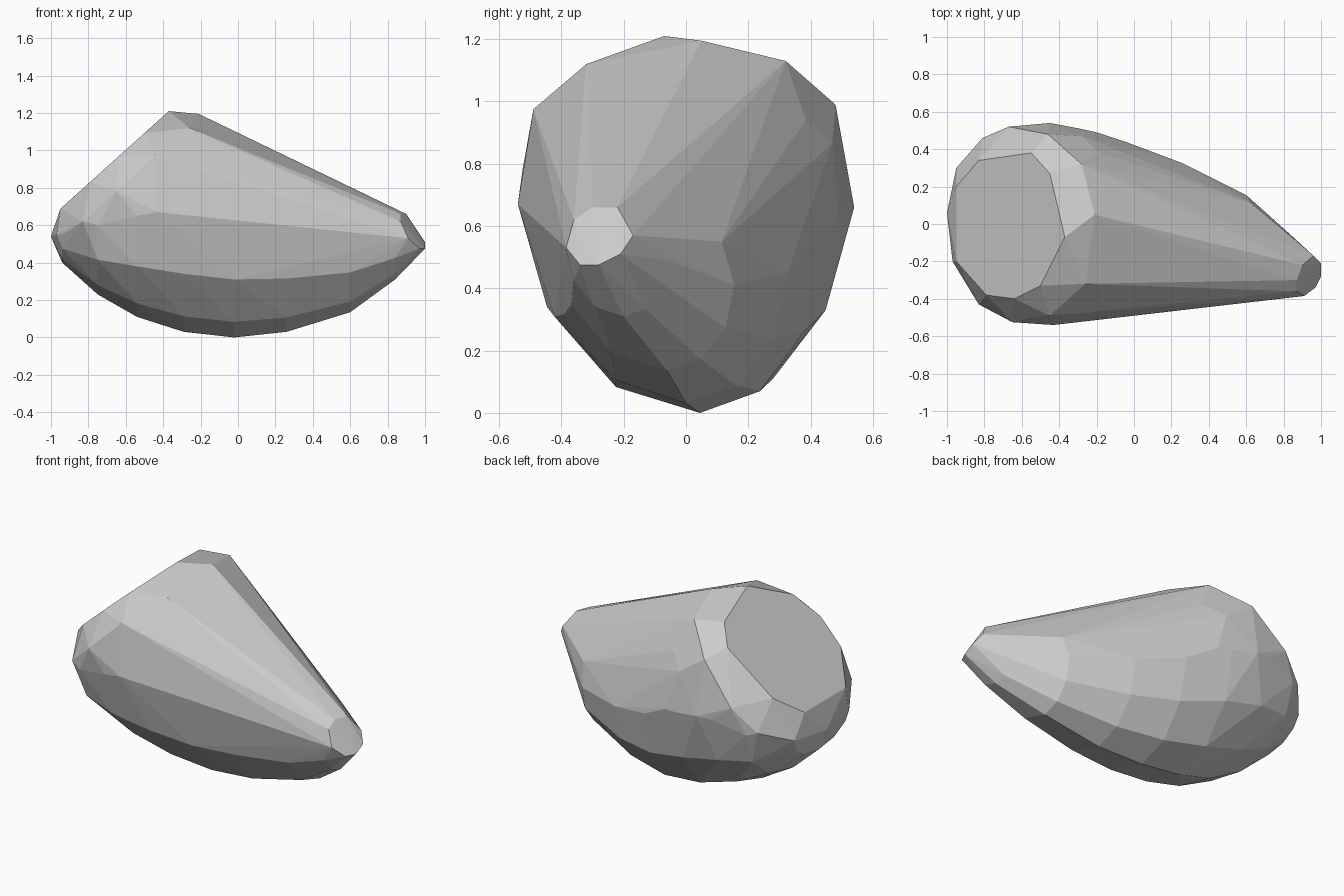
import bpy, bmesh, math

# Sloping flat facet at the blunt end (x, y); height follows its plane
points = [(x, y, 0.9 * x + 1.543) for x, y in [
    (-.37, -.07), (-.50, -.33), (-.64, -.40), (-.79, -.38), (-.95, -.20),
    (-.95, .20), (-.83, .34), (-.55, .38), (-.45, .27)]]

# Small flat facet at the tapered tip
points += [(.96, -.17, .57), (1, -.21, .51), (1, -.28, .475), (.97, -.34, .475),
           (.91, -.385, .53), (.87, -.36, .62), (.87, -.30, .66), (.90, -.22, .66)]

# Shoulder around the sloping facet, and the blunt end's widest corners
points += [(-.21, .05, 1.195), (-.26, -.32, 1.12), (-.45, -.49, .975),
           (-.65, -.525, .78), (-.83, -.43, .62), (-.28, .32, 1.13),
           (-.46, .48, .99), (-.67, .52, .76), (-.81, .46, .62),
           (-.19, .385, .94), (-.28, .47, .865), (-.97, -.20, .55),
           (-1, .06, .54), (-.95, .30, .55), (-.43, -.54, .67), (-.45, .54, .66),
           (-.20, .49, .62), (.62, .115, .55)]

# Underside cross-sections: x, front rim (y, z), keel (y, z), back rim (y, z)
stations = [
    (-.94, (-.25, .55), (.05, .40), (.30, .55)),
    (-.75, (-.47, .60), (.03, .23), (.485, .60)),
    (-.54, (-.53, .65), (.03, .11), (.53, .66)),
    (-.29, (-.523, .65), (.05, .03), (.51, .63)),
    (-.02, (-.495, .62), (.045, 0), (.43, .52)),
    (.26, (-.455, .60), (0, .03), (.325, .45)),
    (.60, (-.415, .56), (-.06, .135), (.155, .41)),
    (.84, (-.385, .54), (-.20, .31), (-.06, .49))]
for x, front, keel, back in stations:
    points.append((x, *keel))
    for rim in (front, back):
        for a in (math.radians(30), math.radians(60), math.radians(90)):
            points.append((x, keel[0] + (rim[0] - keel[0]) * math.sin(a),
                           rim[1] - (rim[1] - keel[1]) * math.cos(a)))

# Faceted stone body wrapped around all facet corners
bm = bmesh.new()
for p in points:
    bm.verts.new(p)
bmesh.ops.convex_hull(bm, input=bm.verts[:])
loose = [v for v in bm.verts if not v.link_faces]
bmesh.ops.delete(bm, geom=loose, context='VERTS')
bmesh.ops.dissolve_limit(bm, angle_limit=math.radians(2),
                         verts=bm.verts[:], edges=bm.edges[:])
bmesh.ops.recalc_face_normals(bm, faces=bm.faces[:])
mesh = bpy.data.meshes.new("stone")
bm.to_mesh(mesh)
bm.free()
bpy.context.collection.objects.link(bpy.data.objects.new("stone", mesh))
